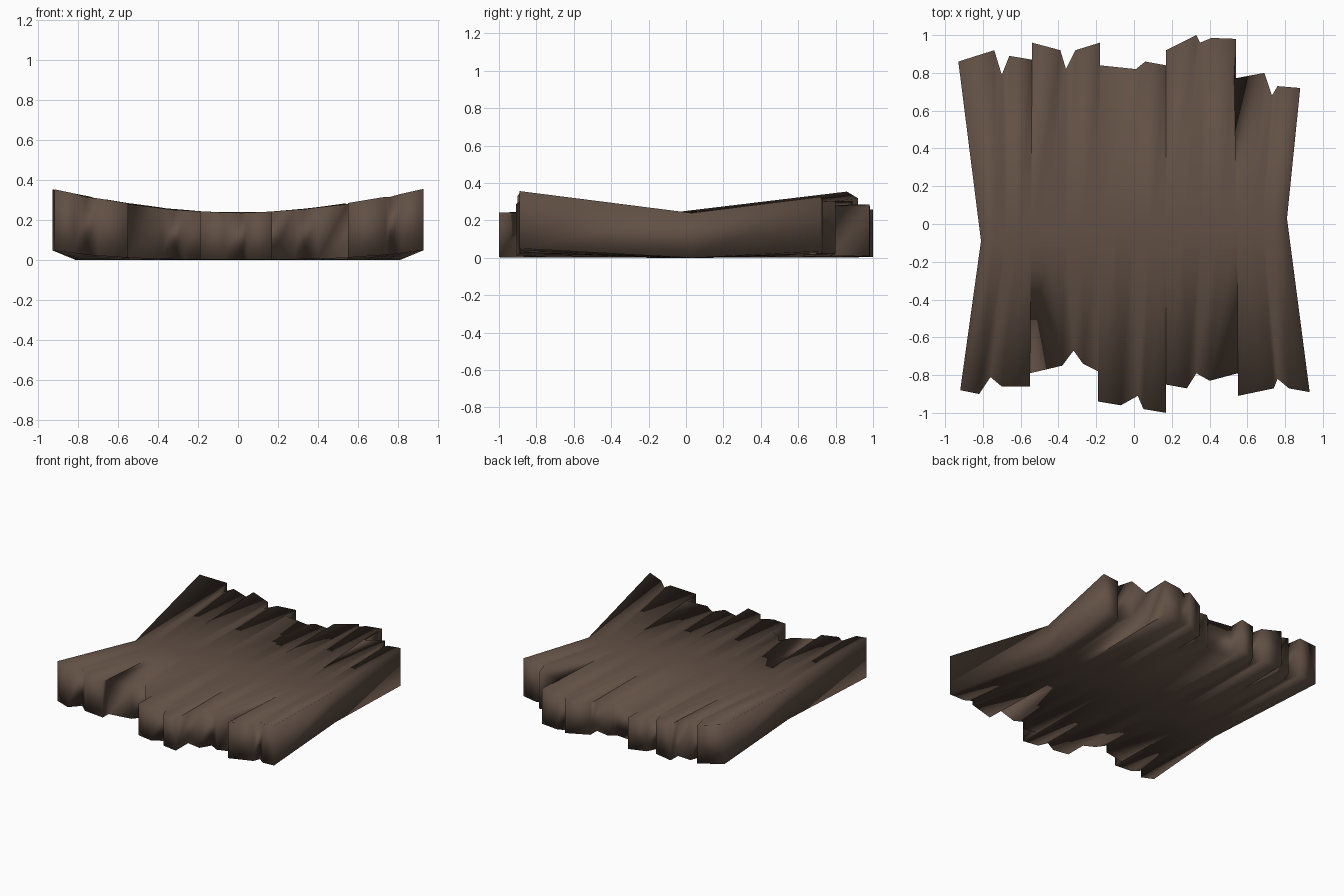
import bpy, bmesh

if "Cube" in bpy.data.objects:
    bpy.data.objects.remove(bpy.data.objects["Cube"])

# Broken end outlines, five points per plank, five planks from left to right
FRONT = [(-.92, -.88), (-.82, -.90), (-.76, -.81), (-.70, -.86), (-.55, -.86),
         (-.55, -.79), (-.38, -.75), (-.32, -.67), (-.27, -.74), (-.19, -.78),
         (-.19, -.94), (-.07, -.96), (.02, -.91), (.05, -.98), (.17, -1.0),
         (.17, -.85), (.28, -.87), (.33, -.79), (.40, -.83), (.55, -.79),
         (.55, -.91), (.74, -.87), (.76, -.82), (.82, -.87), (.93, -.89)]
BACK = [(-.93, .86), (-.74, .92), (-.70, .79), (-.66, .89), (-.54, .87),
        (-.54, .96), (-.39, .92), (-.36, .82), (-.31, .92), (-.18, .96),
        (-.18, .84), (.01, .82), (.035, .84), (.06, .86), (.17, .84),
        (.17, .92), (.33, 1.0), (.35, .96), (.41, .985), (.54, .98),
        (.53, .77), (.69, .80), (.73, .68), (.76, .73), (.88, .72)]
MID_X = [-.81, -.545, -.185, .17, .545, .81]   # plank joints across the waist


def top(x, y):
    """Upper surface: flat at the waist, curling up toward the corners."""
    return .237 + .12 * (abs(x) / .93) ** 1.7 * min(abs(y) / .88, 1)


def bottom(x, y):
    return .003 + .047 * (abs(x) / .93) ** 3 * min(abs(y) / .88, 1)


bm = bmesh.new()
rings = []
for i, (f, b) in enumerate(zip(FRONT, BACK)):
    plank, k = divmod(i, 5)
    x0, x1 = MID_X[plank], MID_X[plank + 1]
    mx = x0 + (x1 - x0) * k / 4
    my = -.03 + .074 * mx
    mid_top = bm.verts.new((mx, my, .24))
    mid_bot = bm.verts.new((mx, my, 0))
    rings.append([bm.verts.new((*f, top(*f))), mid_top,
                  bm.verts.new((*b, top(*b))), bm.verts.new((*b, bottom(*b))),
                  mid_bot, bm.verts.new((*f, bottom(*f)))])

# Skin between neighbouring lengthwise sections
for a, b in zip(rings, rings[1:]):
    for j in range(6):
        n = (j + 1) % 6
        bm.faces.new((a[j], b[j], b[n], a[n]))

# Long left and right sides
for r, flip in ((rings[0], False), (rings[-1], True)):
    for q in ((0, 1, 4, 5), (1, 2, 3, 4)):
        quad = [r[j] for j in q]
        bm.faces.new(quad[::-1] if flip else quad)

# Weld the shared plank joints at the waist
bmesh.ops.remove_doubles(bm, verts=bm.verts[:], dist=.0005)
bmesh.ops.recalc_face_normals(bm, faces=bm.faces[:])
for face in bm.faces:
    face.smooth = True

mesh = bpy.data.meshes.new("plank_panel")
bm.to_mesh(mesh)
bm.free()
wood = bpy.data.materials.new("dark brown wood")
wood.diffuse_color = (.12, .08, .059, 1)
wood.use_nodes = True
wood.node_tree.nodes["Principled BSDF"].inputs["Base Color"].default_value = wood.diffuse_color
mesh.materials.append(wood)
bpy.context.collection.objects.link(bpy.data.objects.new("plank_panel", mesh))
